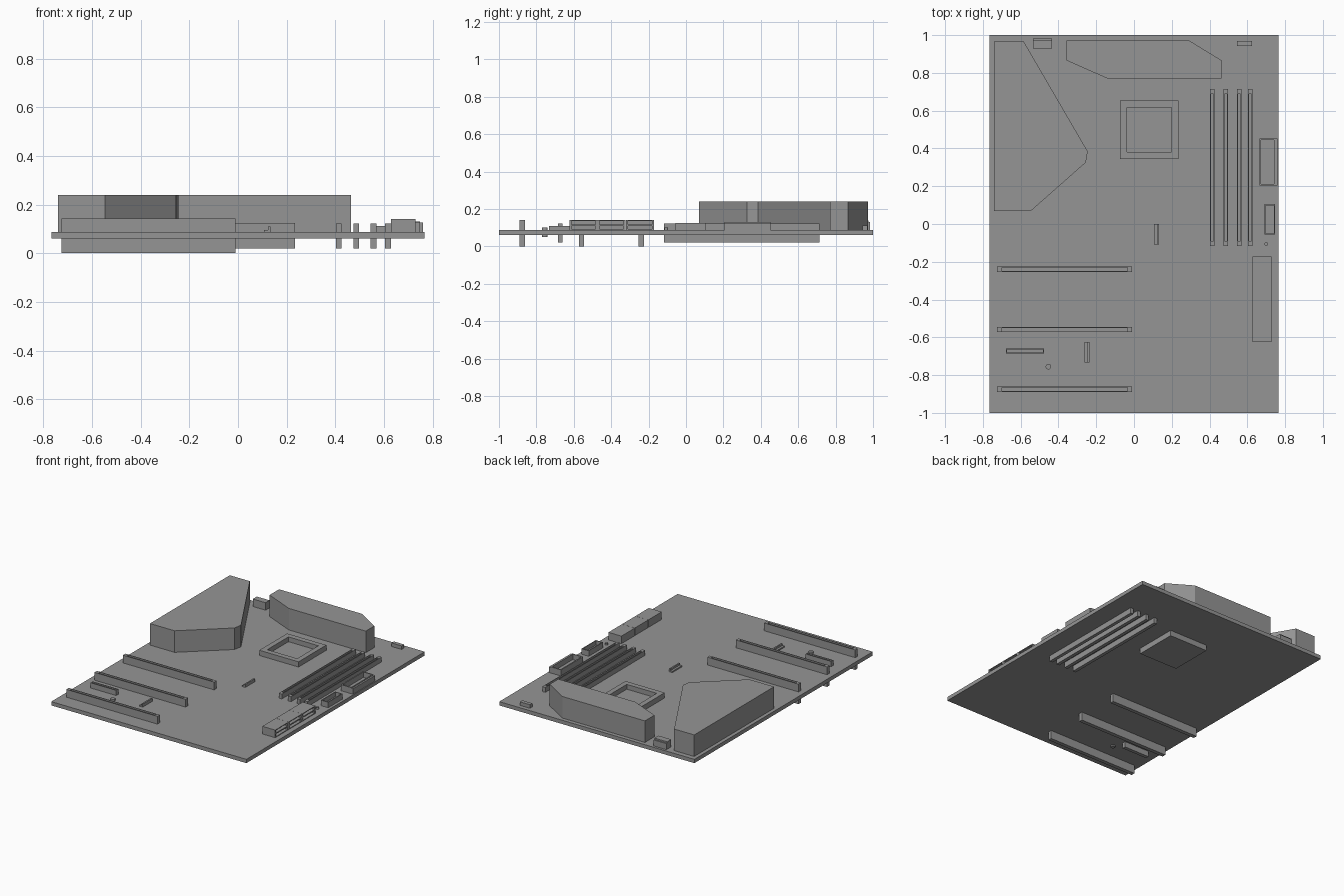
import bpy
import bmesh
from math import pi, cos, sin

cube = bpy.data.objects.get("Cube")
if cube:
    bpy.data.objects.remove(cube, do_unlink=True)

grey = bpy.data.materials.new("plain grey")
grey.use_nodes = True
colour = (0.3, 0.3, 0.3, 1)
grey.diffuse_color = colour
grey.node_tree.nodes["Principled BSDF"].inputs["Base Color"].default_value = colour

BOARD_LOW, BOARD_TOP = 0.06, 0.087


def finish(name, bm):
    bmesh.ops.recalc_face_normals(bm, faces=bm.faces)
    mesh = bpy.data.meshes.new(name)
    bm.to_mesh(mesh)
    bm.free()
    mesh.materials.append(grey)
    ob = bpy.data.objects.new(name, mesh)
    bpy.context.collection.objects.link(ob)
    return ob


def extrude_outline(name, points, low, high):
    """Prism from an outline in the ground plane."""
    bm = bmesh.new()
    face = bm.faces.new([bm.verts.new((x, y, low)) for x, y in points])
    new = bmesh.ops.extrude_face_region(bm, geom=[face])["geom"]
    for v in new:
        if isinstance(v, bmesh.types.BMVert):
            v.co.z = high
    return finish(name, bm)


def box(name, x0, x1, y0, y1, low, high):
    return extrude_outline(name, [(x0, y0), (x1, y0), (x1, y1), (x0, y1)], low, high)


def tray(name, outer, inner, low, high, floor):
    """Box with a rectangular pocket sunk into its top."""
    bm = bmesh.new()

    def ring(rect, z):
        x0, x1, y0, y1 = rect
        return [bm.verts.new((x, y, z)) for x, y in ((x0, y0), (x1, y0), (x1, y1), (x0, y1))]

    rings = [ring(outer, low), ring(outer, high), ring(inner, high), ring(inner, floor)]
    for a, b in zip(rings, rings[1:]):
        for i in range(4):
            j = (i + 1) % 4
            bm.faces.new((a[i], a[j], b[j], b[i]))
    bm.faces.new(rings[0])
    bm.faces.new(rings[-1])
    return finish(name, bm)


def post(name, x, y, r, low, high):
    ring = [(x + r * cos(i * pi / 8), y + r * sin(i * pi / 8)) for i in range(16)]
    return extrude_outline(name, ring, low, high)


# Circuit board
box("circuit_board", -0.766, 0.766, -1, 1, BOARD_LOW, BOARD_TOP)

# Cooling blocks
extrude_outline("side_heatsink", [(-0.74, 0.965), (-0.74, 0.069), (-0.546, 0.069),
                                  (-0.255, 0.326), (-0.245, 0.384), (-0.583, 0.965)],
                BOARD_TOP, 0.24)
extrude_outline("rear_heatsink", [(0.291, 0.972), (-0.358, 0.972), (-0.358, 0.866),
                                  (-0.14, 0.77), (0.464, 0.77), (0.464, 0.866)],
                BOARD_TOP, 0.24)

# Processor socket, running through the board
tray("processor_socket", (-0.073, 0.235, 0.343, 0.655), (-0.036, 0.199, 0.38, 0.617),
     0.02, 0.124, 0.09)

# Long expansion slots and one short slot
for i, y in enumerate((-0.239, -0.559, -0.875)):
    tray(f"expansion_slot_{i + 1}", (-0.726, -0.01, y - 0.014, y + 0.014),
         (-0.7, -0.034, y - 0.009, y + 0.009), 0, 0.142, 0.1)
tray("short_expansion_slot", (-0.678, -0.477, -0.685, -0.66),
     (-0.672, -0.483, -0.68, -0.665), 0.02, 0.124, 0.1)

# Memory slots
for i, x in enumerate((0.414, 0.486, 0.557, 0.616)):
    tray(f"memory_slot_{i + 1}", (x - 0.012, x + 0.012, -0.117, 0.715),
         (x - 0.007, x + 0.007, -0.09, 0.689), 0.02, 0.122, 0.095)

# Power and data headers
tray("main_power_socket", (0.664, 0.748, 0.205, 0.453), (0.673, 0.74, 0.213, 0.445),
     BOARD_TOP, 0.13, 0.092)
box("main_power_clip", 0.748, 0.76, 0.205, 0.453, BOARD_TOP, 0.126)
tray("data_header", (0.69, 0.747, -0.055, 0.105), (0.696, 0.741, -0.049, 0.099),
     BOARD_TOP, 0.126, 0.095)
box("rear_power_socket", -0.535, -0.435, 0.93, 0.975, BOARD_TOP, 0.14)
box("rear_power_clip", -0.535, -0.435, 0.975, 0.983, BOARD_TOP, 0.13)
box("fan_header", 0.546, 0.625, 0.943, 0.97, BOARD_TOP, 0.112)

# Drive ports: three blocks, each with two openings facing the board edge
for i, y in enumerate((-0.549, -0.398, -0.247)):
    block = box(f"drive_port_{i + 1}", 0.628, 0.729, y - 0.075, y + 0.075, BOARD_TOP, 0.141)
    for z in (0.101, 0.127):
        cutter = box("port_cutter", 0.7, 0.75, y - 0.064, y + 0.064, z - 0.009, z + 0.009)
        cutter.hide_render = True
        cutter.hide_set(True)
        cutter.display_type = 'WIRE'
        cut = block.modifiers.new("port", 'BOOLEAN')
        cut.operation = 'DIFFERENCE'
        cut.object = cutter
        cut.solver = 'EXACT'
    # Apply the cuts, then remove the cutters
    bpy.context.view_layer.update()
    graph = bpy.context.evaluated_depsgraph_get()
    carved = bpy.data.meshes.new_from_object(block.evaluated_get(graph))
    cutters = [m.object for m in block.modifiers]
    block.modifiers.clear()
    block.data = carved
    for cutter in cutters:
        bpy.data.objects.remove(cutter, do_unlink=True)

# Stepped card connectors and their small posts
for i, (x, y) in enumerate(((0.12, -0.054), (-0.249, -0.678))):
    box(f"card_connector_base_{i + 1}", x - 0.013, x + 0.013, y - 0.054, y + 0.054,
        BOARD_TOP, 0.096)
    box(f"card_connector_back_{i + 1}", x + 0.003, x + 0.013, y - 0.054, y + 0.054,
        0.096, 0.109)
post("card_post", -0.453, -0.755, 0.015, 0.05, 0.1)
post("edge_post", 0.7, -0.106, 0.01, BOARD_TOP, 0.1)
